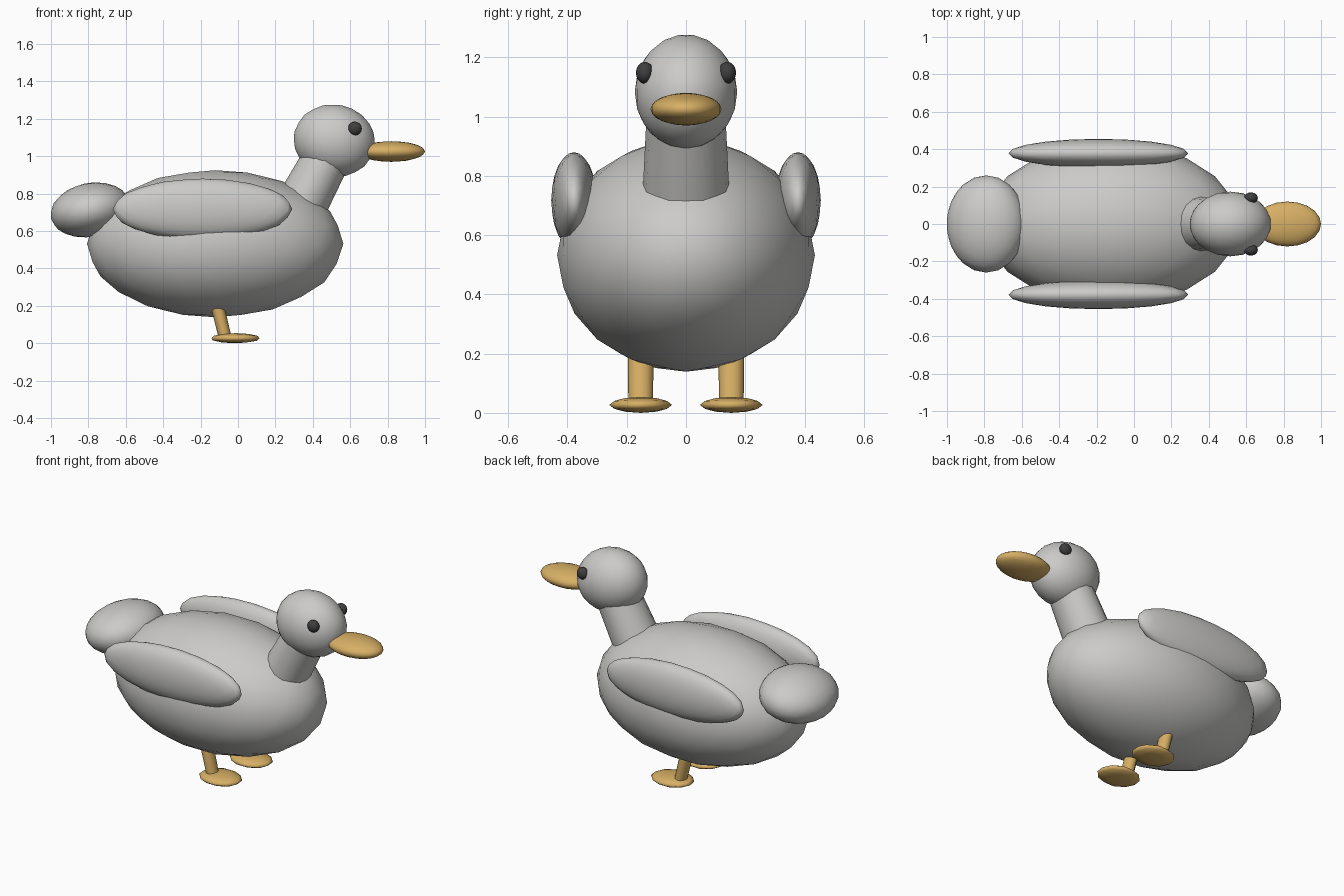
import bpy
import bmesh
from math import radians
from mathutils import Vector, Matrix

cube = bpy.data.objects.get("Cube")
if cube:
    bpy.data.objects.remove(cube, do_unlink=True)


def material(name, color, rough=0.6):
    m = bpy.data.materials.new(name)
    m.use_nodes = True
    m.diffuse_color = (*color, 1)
    bsdf = m.node_tree.nodes["Principled BSDF"]
    bsdf.inputs["Base Color"].default_value = (*color, 1)
    bsdf.inputs["Roughness"].default_value = rough
    return m


GREY = material("feather grey", (0.6, 0.595, 0.585))
GOLD = material("beak gold", (0.68, 0.43, 0.13))
DARK = material("eye charcoal", (0.05, 0.05, 0.05), 0.3)


def finish(name, bm, mat):
    mesh = bpy.data.meshes.new(name)
    bm.to_mesh(mesh)
    bm.free()
    mesh.materials.append(mat)
    ob = bpy.data.objects.new(name, mesh)
    bpy.context.collection.objects.link(ob)
    return ob


def smooth(ob, angle):
    bpy.ops.object.select_all(action="DESELECT")
    ob.select_set(True)
    bpy.context.view_layer.objects.active = ob
    bpy.ops.object.shade_smooth_by_angle(angle=radians(angle))


def ball(name, center, half, mat, tilt=0, detail=3):
    """Faceted ellipsoid, tilted about y, fitted to the given half sizes."""
    bm = bmesh.new()
    bmesh.ops.create_icosphere(bm, subdivisions=detail, radius=1)
    turn = Matrix.Rotation(radians(tilt), 3, "Y") @ Matrix.Diagonal(half)
    for v in bm.verts:
        v.co = turn @ v.co
    for i in range(3):
        reach = max(abs(v.co[i]) for v in bm.verts)
        for v in bm.verts:
            v.co[i] = v.co[i] * half[i] / reach + center[i]
    ob = finish(name, bm, mat)
    smooth(ob, 180)
    return ob


def tube(name, start, end, r1, r2, widen, mat, sides=16):
    """Tapered cylinder between two points, widened along y."""
    a, b = Vector(start), Vector(end)
    axis = b - a
    bm = bmesh.new()
    bmesh.ops.create_cone(bm, cap_ends=True, segments=sides, radius1=r1,
                          radius2=r2, depth=axis.length)
    place = (Matrix.Translation((a + b) / 2)
             @ Vector((0, 0, 1)).rotation_difference(axis).to_matrix().to_4x4()
             @ Matrix.Diagonal((1, widen, 1, 1)))
    bm.transform(place)
    ob = finish(name, bm, mat)
    smooth(ob, 40)
    return ob


# Body, tail, neck and head
ball("body", (-0.122, 0, 0.532), (0.685, 0.435, 0.393), GREY)
ball("tail", (-0.79, 0, 0.713), (0.21, 0.26, 0.147), GREY, tilt=-13)
tube("neck", (0.34, 0, 0.74), (0.49, 0, 1.02), 0.138, 0.125, 1.06, GREY)
ball("head", (0.515, 0, 1.083), (0.215, 0.173, 0.192), GREY, tilt=12)
ball("beak", (0.82, 0, 1.025), (0.18, 0.12, 0.055), GOLD)

# Paired parts
for side, s in (("left", 1), ("right", -1)):
    # the bird looks along +x, names follow the frame's front
    tag = "back" if s > 0 else "front"
    ball(f"{tag}_wing", (-0.19, s * 0.378, 0.717), (0.48, 0.077, 0.163), GREY)
    ball(f"{tag}_eye", (0.625, s * 0.139, 1.148), (0.037, 0.03, 0.037), DARK)
    tube(f"{tag}_leg", (-0.115, s * 0.153, 0.22), (-0.07, s * 0.153, 0.035),
         0.036, 0.034, 1.22, GOLD, sides=12)
    ball(f"{tag}_foot", (-0.014, s * 0.153, 0.027), (0.128, 0.106, 0.027),
         GOLD, detail=2)
